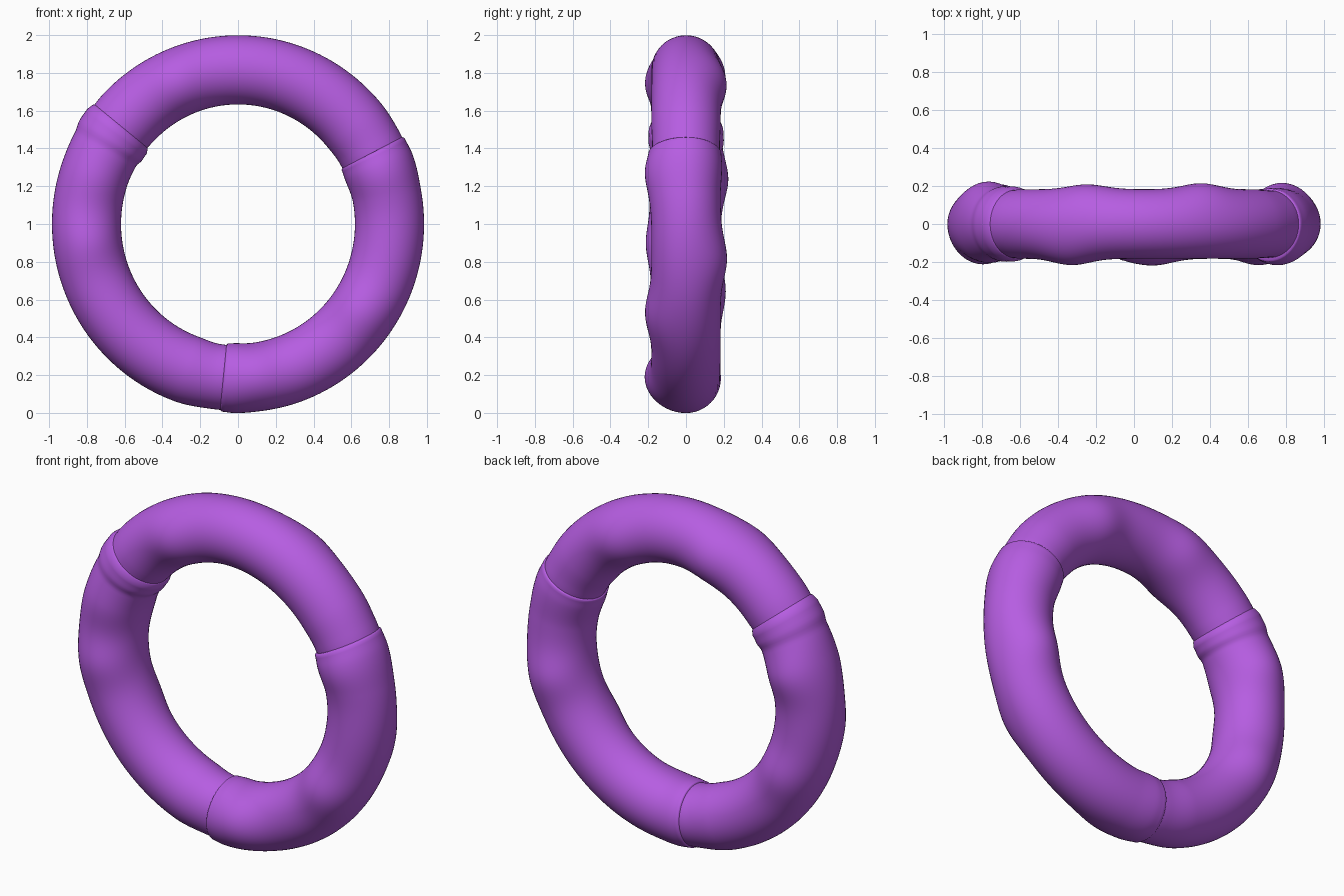
import bpy, bmesh, math

if "Cube" in bpy.data.objects:
    bpy.data.objects.remove(bpy.data.objects["Cube"])

mat = bpy.data.materials.new("purple")
mat.diffuse_color = (0.47, 0.11, 0.76, 1)
mat.use_nodes = True
mat.node_tree.nodes["Principled BSDF"].inputs["Base Color"].default_value = mat.diffuse_color
RX, RZ, SIDES = 0.802, 0.816, 48


def lerp_keys(keys, a):
    """Smooth interpolation of (angle, radius) pairs."""
    if a <= keys[0][0]:
        return keys[0][1]
    for (a0, r0), (a1, r1) in zip(keys, keys[1:]):
        if a <= a1:
            t = (a - a0) / (a1 - a0)
            return r0 + (r1 - r0) * t * t * (3 - 2 * t)
    return keys[-1][1]


def bump(peaks, a):
    """Soft swellings on one face of the ring."""
    return sum(h * math.exp(-((a - p) / 10) ** 2) for p, h in peaks)


def segment(name, keys, back, front):
    """Curved sausage: radius keys along the ring, swellings on back (+y) and front (-y)."""
    a0, a1 = keys[0][0], keys[-1][0]
    n = int(a1 - a0)
    # rounded ends: (angle, radius factor)
    stations = [(a0 - 0.7, 0.8), (a0 - 0.55, 0.95), (a0 - 0.25, 0.985)]
    stations += [(a0 + (a1 - a0) * i / n, 1) for i in range(n + 1)]
    stations += [(a1 + 0.25, 0.985), (a1 + 0.55, 0.95), (a1 + 0.7, 0.8)]
    bm = bmesh.new()
    rings = []
    for a, f in stations:
        t, r = math.radians(a), lerp_keys(keys, a)
        hb, hf = r + bump(back, a), r + bump(front, a)
        ring = []
        for j in range(SIDES):
            p = 2 * math.pi * j / SIDES
            c, s = math.cos(p) * r * f, math.sin(p) * f
            y = s * (hb if s > 0 else hf)
            ring.append(bm.verts.new(((RX + c) * math.cos(t), y, 1 + (RZ + c) * math.sin(t))))
        rings.append(ring)
    for ra, rb in zip(rings, rings[1:]):
        for j in range(SIDES):
            k = (j + 1) % SIDES
            bm.faces.new((ra[j], ra[k], rb[k], rb[j]))
    bm.faces.new(rings[0])
    bm.faces.new(rings[-1])
    bmesh.ops.recalc_face_normals(bm, faces=bm.faces)
    me = bpy.data.meshes.new(name)
    bm.to_mesh(me)
    bm.free()
    for poly in me.polygons:
        poly.use_smooth = True
    me.materials.append(mat)
    ob = bpy.data.objects.new(name, me)
    bpy.context.collection.objects.link(ob)


# top third, ends tucked inside its neighbours
segment("top_segment",
        [(18, 0.172), (30, 0.179), (40, 0.183), (136, 0.183), (150, 0.174)],
        [(64, 0.032), (108, 0.026)], [(114, 0.034)])

# left third, starts with a raised collar
segment("left_segment",
        [(141, 0.187), (143, 0.197), (147, 0.197), (151, 0.185), (160, 0.183),
         (250, 0.182), (262, 0.173), (272, 0.170)],
        [(163, 0.041), (206, 0.028)], [(162, 0.022), (187, 0.030)])

# right third, flared lip at the bottom and swollen upper end
segment("right_segment",
        [(265, 0.181), (269, 0.185), (277, 0.182), (290, 0.183), (370, 0.183),
         (382, 0.191), (387, 0.187)],
        [(347, 0.034)], [(277, 0.037), (325, 0.034), (378, 0.028)])
